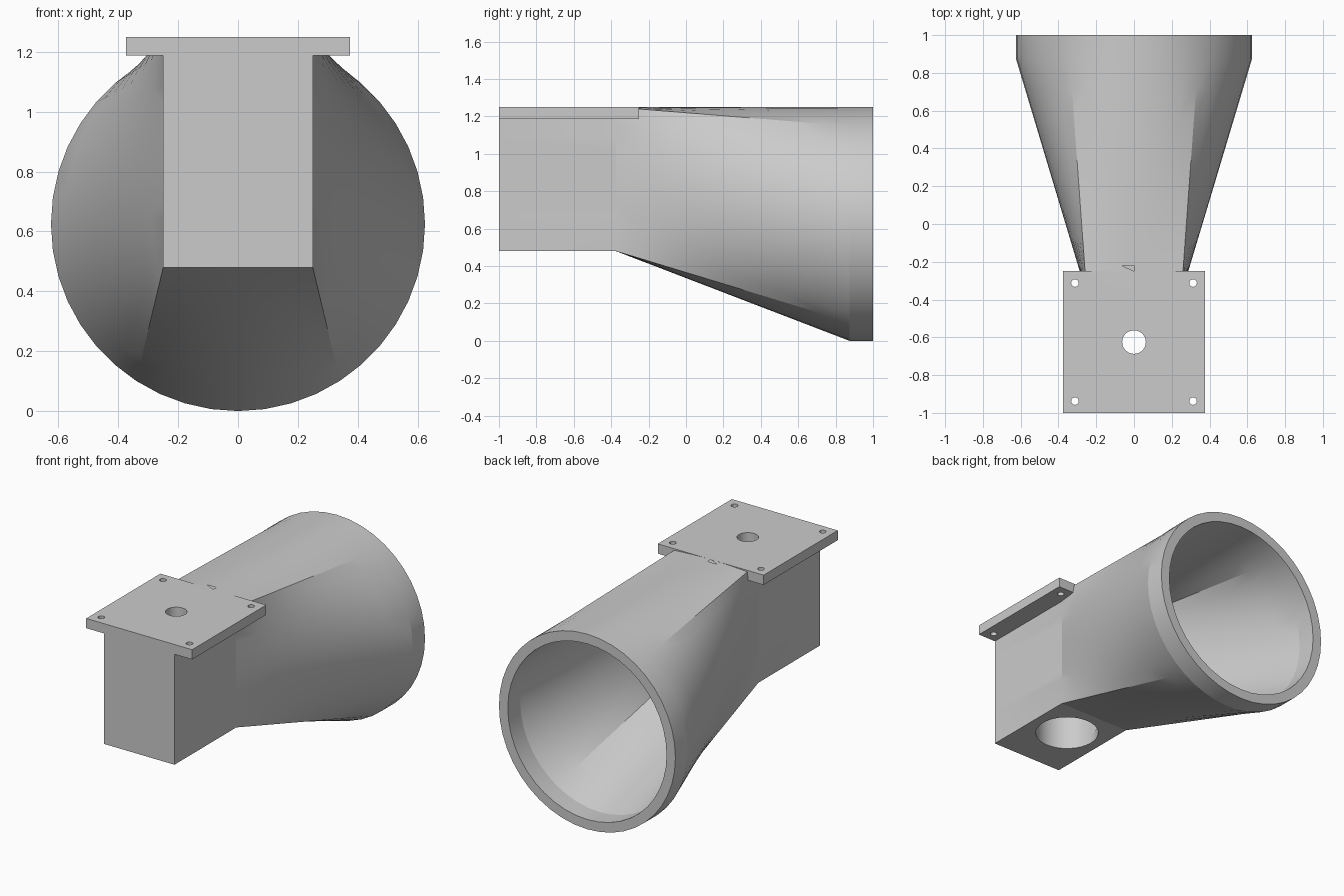
import bpy
import bmesh
from math import cos, sin, radians
from mathutils import Matrix

if "Cube" in bpy.data.objects:
    bpy.data.objects.remove(bpy.data.objects["Cube"])

grey = bpy.data.materials.new("plain grey")
grey.use_nodes = True
COLOUR = (0.6, 0.6, 0.6, 1)
grey.diffuse_color = COLOUR
grey.node_tree.nodes["Principled BSDF"].inputs["Base Color"].default_value = COLOUR

WALL = 0.0625
TOP = 1.25
BOX_BOTTOM = 0.48
MOUTH_R = 0.625
HUB_Y = -0.625
BLEND_START, BLEND_END = -0.375, 0.875
CORNER = 33     # angle from vertical where the box corners meet the round mouth
STEPS = 8


def make_object(name, bm):
    bmesh.ops.recalc_face_normals(bm, faces=bm.faces[:])
    mesh = bpy.data.meshes.new(name)
    bm.to_mesh(mesh)
    bm.free()
    mesh.materials.append(grey)
    obj = bpy.data.objects.new(name, mesh)
    bpy.context.collection.objects.link(obj)
    return obj


def square_to_round(name, inset, y0, y1):
    """Straight box from y0, blending into a round tube that ends at y1."""
    x, low, high = 0.25 - inset, BOX_BOTTOM + inset, TOP - inset
    corners = [(-x, high), (x, high), (x, low), (-x, low), (-x, high)]
    angles = [-CORNER, CORNER, 180 - CORNER, 180 + CORNER, 360 - CORNER]
    counts = [8, 14, 8, 14]
    square, circle = [], []
    for side, n in enumerate(counts):
        (xa, za), (xb, zb) = corners[side], corners[side + 1]
        for i in range(n):
            t = i / n
            a = radians(angles[side] + (angles[side + 1] - angles[side]) * t)
            square.append((xa + (xb - xa) * t, za + (zb - za) * t))
            circle.append(((MOUTH_R - inset) * sin(a), MOUTH_R + (MOUTH_R - inset) * cos(a)))

    blend = [(BLEND_START + (BLEND_END - BLEND_START) * i / STEPS, i / STEPS)
             for i in range(STEPS + 1)]
    bm = bmesh.new()
    rings = []
    for y, f in [(y0, 0)] + blend + [(y1, 1)]:
        rings.append([bm.verts.new((sx + (cx - sx) * f, y, sz + (cz - sz) * f))
                      for (sx, sz), (cx, cz) in zip(square, circle)])
    for a, b in zip(rings, rings[1:]):
        for i in range(len(a)):
            bm.faces.new((a[i - 1], a[i], b[i], b[i - 1]))
    bm.faces.new(rings[0])
    bm.faces.new(rings[-1])
    return make_object(name, bm)


def cylinder(name, x, y, r, z0, z1, sides):
    bm = bmesh.new()
    bmesh.ops.create_cone(bm, cap_ends=True, segments=sides, radius1=r, radius2=r,
                          depth=z1 - z0, matrix=Matrix.Translation((x, y, (z0 + z1) / 2)))
    return make_object(name, bm)


def plate(name, width, depth, height, centre):
    bm = bmesh.new()
    bmesh.ops.create_cube(bm, size=1, matrix=Matrix.Translation(centre)
                          @ Matrix.Diagonal((width, depth, height, 1)))
    return make_object(name, bm)


def combine(target, other, operation):
    """Apply a boolean and drop the helper object."""
    mod = target.modifiers.new(operation, "BOOLEAN")
    mod.operation = operation
    mod.solver = "EXACT"
    mod.object = other
    bpy.ops.object.select_all(action="DESELECT")
    bpy.context.view_layer.objects.active = target
    target.select_set(True)
    bpy.ops.object.modifier_apply(modifier=mod.name)
    bpy.data.objects.remove(other)


# Outer body: square box blending into a round mouth
duct = square_to_round("duct_body", 0, -1, 1)

# Mounting flange on top of the box
combine(duct, plate("flange", 0.75, 0.75, WALL, (0, HUB_Y, TOP - WALL / 2)), "UNION")

# Hollow passage with the same blend, one wall thickness inside
combine(duct, square_to_round("passage", WALL, HUB_Y, 1.1), "DIFFERENCE")

# Round chamber open through the floor, and shaft hole in the roof
combine(duct, cylinder("chamber", 0, HUB_Y, 0.1875, 0.3, TOP - WALL, 48), "DIFFERENCE")
combine(duct, cylinder("shaft_hole", 0, HUB_Y, WALL, 0.8, 1.4, 32), "DIFFERENCE")

# Screw holes at the flange corners
for sx in (-1, 1):
    for sy in (-1, 1):
        hole = cylinder("screw_hole", sx * 0.3125, HUB_Y + sy * 0.3125, 0.02, 1.1, 1.4, 16)
        combine(duct, hole, "DIFFERENCE")

bpy.ops.object.shade_smooth_by_angle(angle=radians(13))
